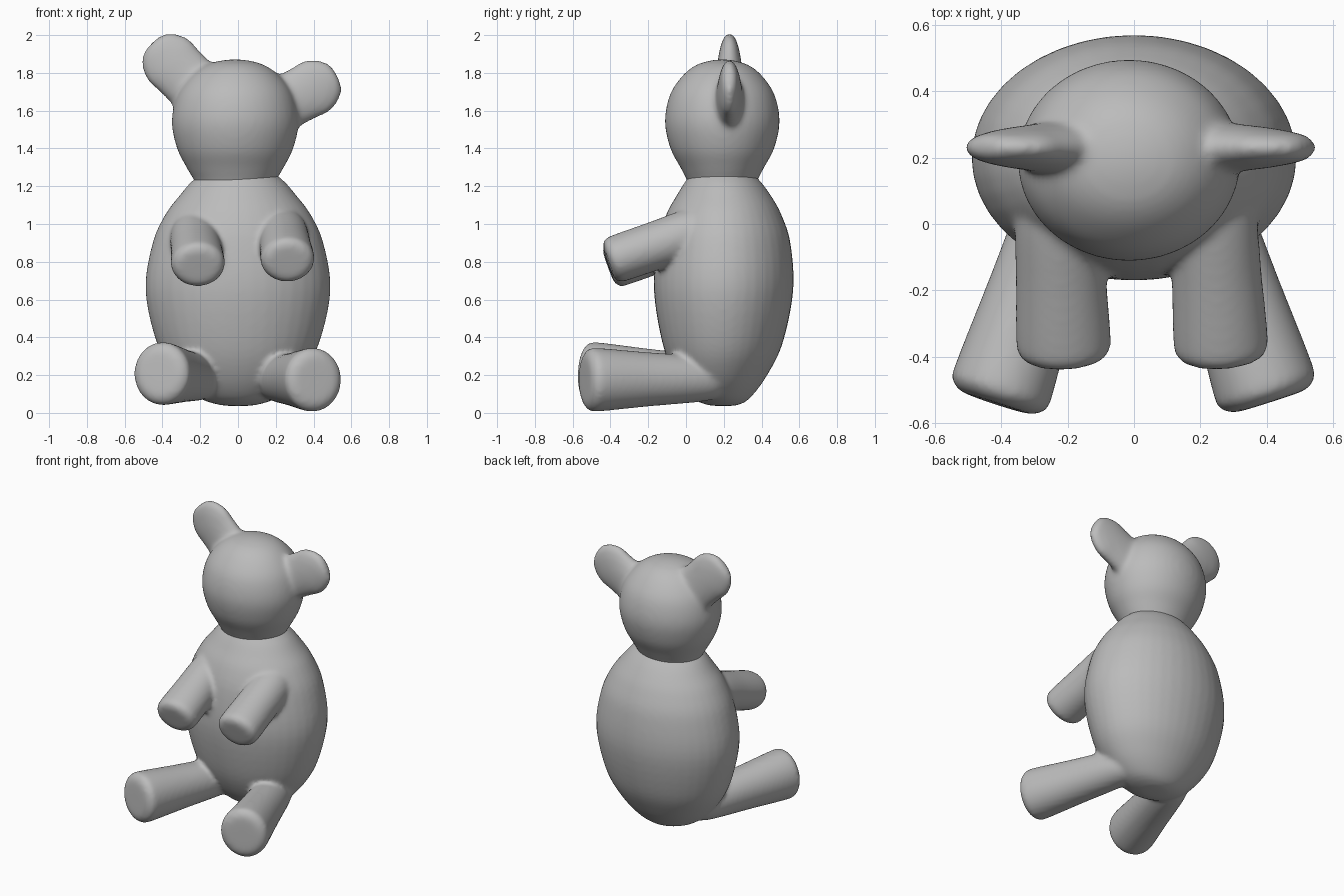
import bpy, bmesh, math
from mathutils import Vector

if "Cube" in bpy.data.objects:
    bpy.data.objects.remove(bpy.data.objects["Cube"])

SIDES, STEPS = 40, 5
grey = bpy.data.materials.new("grey")
grey.diffuse_color = (0.5, 0.5, 0.5, 1)
grey.use_nodes = True
grey.node_tree.nodes["Principled BSDF"].inputs["Base Color"].default_value = grey.diffuse_color


def spline(points):
    """Catmull-Rom interpolation through a list of equal-length tuples."""
    p = [Vector(q) for q in points]
    p = [p[0]] + p + [p[-1]]
    out = []
    for i in range(1, len(p) - 2):
        a, b, c, d = p[i - 1:i + 3]
        for s in range(STEPS):
            t = s / STEPS
            out.append(0.5 * (2 * b + (c - a) * t + (2 * a - 5 * b + 4 * c - d) * t * t
                              + (3 * b - a - 3 * c + d) * t ** 3))
    return out + [p[-1]]


def loft(bm, origin, axis, ref, profile):
    """Elliptic rings (t, ru, rv, ou, ov) along an axis; u lies nearest ref."""
    origin, d, ref = Vector(origin), Vector(axis).normalized(), Vector(ref)
    u = (ref - d * ref.dot(d)).normalized()
    v = d.cross(u)
    rings = []
    for t, ru, rv, ou, ov in spline(profile):
        c = origin + d * t + u * ou + v * ov
        ru, rv = max(ru, 0.002), max(rv, 0.002)
        rings.append([bm.verts.new(c + u * ru * math.cos(a) + v * rv * math.sin(a))
                      for a in (2 * math.pi * k / SIDES for k in range(SIDES))])
    for r, s in zip(rings, rings[1:]):
        for k in range(SIDES):
            j = (k + 1) % SIDES
            bm.faces.new((r[k], r[j], s[j], s[k]))
    bm.faces.new(rings[0][::-1])
    bm.faces.new(rings[-1])


def limb(bm, start, end, r0, ru, rv):
    """Stuffed limb: rounded root inside the body, flat soft-edged end."""
    axis = Vector(end) - Vector(start)
    n = axis.length
    rows = [(-0.12, 0, 0), (-0.1, r0 * 0.45, r0 * 0.45), (-0.05, r0 * 0.8, r0 * 0.8),
            (0.04, r0, r0), (n * 0.5, (r0 + ru) / 2, (r0 + rv) / 2),
            (n - 0.07, ru, rv), (n - 0.025, ru * 0.95, rv * 0.95),
            (n - 0.002, ru * 0.75, rv * 0.75), (n + 0.002, ru * 0.4, rv * 0.4), (n + 0.002, 0, 0)]
    loft(bm, start, axis, (1, 0, 0), [(*r, 0, 0) for r in rows])


def finish(bm, name, rounds):
    """Fuse the overlapping parts into one skin and soften the seams."""
    bmesh.ops.recalc_face_normals(bm, faces=bm.faces)
    me = bpy.data.meshes.new(name)
    bm.to_mesh(me)
    bm.free()
    me.materials.append(grey)
    for f in me.polygons:
        f.use_smooth = True
    ob = bpy.data.objects.new(name, me)
    bpy.context.collection.objects.link(ob)
    rm = ob.modifiers.new("fuse", 'REMESH')
    rm.mode = 'VOXEL'
    rm.voxel_size = 0.014
    rm.use_smooth_shade = True
    sm = ob.modifiers.new("soften", 'SMOOTH')
    sm.factor = 0.5
    sm.iterations = rounds


# Egg-shaped body: height, half width, front y, back y
bm = bmesh.new()
body = [(0.036, 0, 0.2, 0.2), (0.043, 0.1, 0.11, 0.28), (0.085, 0.215, 0.025, 0.345),
        (0.2, 0.335, -0.06, 0.43), (0.37, 0.43, -0.125, 0.512), (0.65, 0.49, -0.17, 0.568),
        (0.9, 0.452, -0.15, 0.553), (1.05, 0.385, -0.105, 0.505), (1.15, 0.31, -0.05, 0.45),
        (1.23, 0.24, 0, 0.39), (1.28, 0.16, 0.05, 0.33), (1.3, 0, 0.19, 0.19)]
loft(bm, (0, 0, 0), (0, 0, 1), (1, 0, 0),
     [(z, w, (b - f) / 2, 0, (b + f) / 2) for z, w, f, b in body])
# Arms reaching forward and slightly down
limb(bm, (-0.23, 0.07, 0.95), (-0.21, -0.41, 0.775), 0.13, 0.143, 0.126)
limb(bm, (0.235, 0.07, 0.965), (0.265, -0.41, 0.8), 0.13, 0.143, 0.126)
# Legs spread forward, widening toward the feet
limb(bm, (-0.2, 0.12, 0.185), (-0.415, -0.54, 0.21), 0.12, 0.154, 0.166)
limb(bm, (0.2, 0.12, 0.18), (0.41, -0.535, 0.175), 0.12, 0.156, 0.168)
finish(bm, "body_with_limbs", 8)

# Head with a narrow neck: height, half width, half depth
bm = bmesh.new()
head = [(1.17, 0, 0), (1.18, 0.18, 0.15), (1.24, 0.222, 0.19), (1.3, 0.258, 0.222),
        (1.4, 0.308, 0.275), (1.54, 0.336, 0.304), (1.68, 0.308, 0.279), (1.78, 0.24, 0.215),
        (1.84, 0.158, 0.142), (1.866, 0.07, 0.06), (1.872, 0, 0)]
loft(bm, (-0.015, 0.192, 0), (0, 0, 1), (1, 0, 0), [(*r, 0, 0) for r in head])
# Flat ears, each set at its own angle
for base, axis, k in (((-0.25, 0.23, 1.75), (-0.7, 0, 0.7), 1.0),
                      ((0.265, 0.23, 1.65), (0.88, 0, 0.46), 0.97)):
    ear = [(-0.2, 0, 0), (-0.19, 0.09, 0.13), (-0.08, 0.088, 0.165), (0, 0.078, 0.152),
           (0.09, 0.068, 0.152), (0.16, 0.06, 0.157), (0.22, 0.05, 0.137), (0.265, 0.04, 0.102),
           (0.288, 0.025, 0.06), (0.295, 0, 0)]
    loft(bm, base, axis, (0, 1, 0), [(t, a, b * k, 0, 0) for t, a, b in ear])
finish(bm, "head_with_ears", 14)
